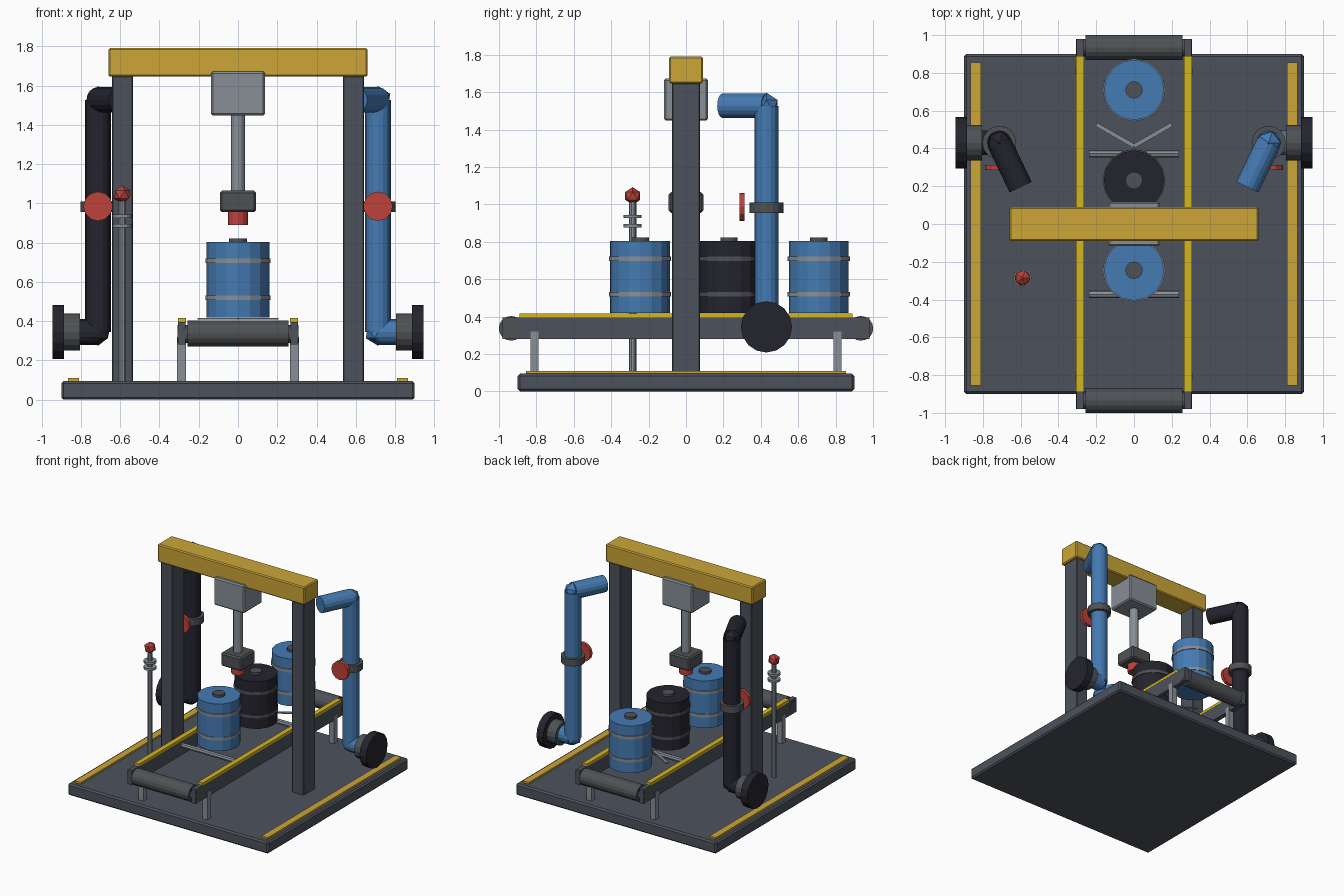
import bpy, math
from mathutils import Vector

old = bpy.data.objects.get("Cube")
if old:
    bpy.data.objects.remove(old, do_unlink=True)


def material(name, *srgb):
    lin = [((c + 0.055) / 1.055) ** 2.4 for c in srgb] + [1]
    m = bpy.data.materials.new(name)
    m.use_nodes = True
    m.diffuse_color = lin
    m.node_tree.nodes["Principled BSDF"].inputs["Base Color"].default_value = lin
    return m


STEEL = material("dark steel", 0.30, 0.32, 0.36)
GREY = material("neutral grey", 0.31, 0.32, 0.335)
LIGHT = material("light metal", 0.53, 0.56, 0.59)
GOLD = material("gold paint", 0.80, 0.65, 0.22)
YELLOW = material("bright yellow", 0.83, 0.71, 0.12)
BLUE = material("blue paint", 0.27, 0.48, 0.70)
BLACK = material("near black", 0.14, 0.14, 0.18)
RED = material("red paint", 0.74, 0.26, 0.23)


def finish(name, mat):
    ob = bpy.context.object
    ob.name = name
    ob.data.materials.append(mat)
    return ob


def box(name, mat, centre, size, bevel=0, turn=0):
    bpy.ops.mesh.primitive_cube_add(size=1, location=centre, rotation=(0, 0, turn))
    ob = finish(name, mat)
    for v in ob.data.vertices:
        v.co = [c * s for c, s in zip(v.co, size)]
    if bevel:
        mod = ob.modifiers.new("bevel", "BEVEL")
        mod.width = bevel
        mod.segments = 1
    return ob


def rod(name, mat, start, end, radius, sides=16):
    a, b = Vector(start), Vector(end)
    bpy.ops.mesh.primitive_cylinder_add(
        vertices=sides, radius=radius, depth=(b - a).length, location=(a + b) / 2,
        rotation=(b - a).to_track_quat("Z", "Y").to_euler())
    return finish(name, mat)


def ball(name, mat, centre, radius):
    bpy.ops.mesh.primitive_ico_sphere_add(subdivisions=1, radius=radius, location=centre)
    return finish(name, mat)


# Base plate and press gantry
box("base_plate", STEEL, (0, 0, 0.0475), (1.8, 1.8, 0.095), 0.012)
box("gantry_beam", GOLD, (0, 0, 1.718), (1.32, 0.18, 0.145), 0.008)
box("press_motor", LIGHT, (0, 0, 1.56), (0.275, 0.235, 0.225), 0.01)
rod("press_rod", LIGHT, (0, 0, 1.05), (0, 0, 1.46), 0.036, 12)
box("press_head", GREY, (0, 0, 1.01), (0.185, 0.185, 0.11), 0.012)
rod("press_tip", RED, (0, 0, 0.89), (0, 0, 0.96), 0.05, 12)

# Mirrored parts: pillars, floor stripes, conveyor rails and pipework
for s, side, paint in ((1, "left", BLUE), (-1, "right", BLACK)):
    box(side + "_pillar", STEEL, (s * 0.588, 0, 0.87), (0.107, 0.15, 1.56), 0.006)
    box(side + "_floor_stripe", GOLD, (s * 0.838, 0, 0.1), (0.055, 1.71, 0.02))
    box(side + "_rail", STEEL, (s * 0.286, 0, 0.338), (0.038, 1.96, 0.115))
    box(side + "_rail_strip", YELLOW, (s * 0.286, 0, 0.405), (0.04, 1.78, 0.022))
    for e, end in ((-1, "front"), (1, "back")):
        box(f"{side}_{end}_leg", LIGHT, (s * 0.287, e * 0.81, 0.205), (0.045, 0.045, 0.23))
        rod(f"{side}_{end}_axle_cap", GREY, (s * 0.255, e * 0.935, 0.335),
            (s * 0.307, e * 0.935, 0.335), 0.045)

    # Standing pipe with an angled outlet at the top
    px, py, low, high = s * 0.713, 0.43, 0.345, 1.527
    rod(side + "_pipe", paint, (px, py, low), (px, py, high), 0.065)
    rod(side + "_pipe_outlet", paint, (px, py, high), (s * 0.6, 0.195, high), 0.065)
    rod(side + "_pipe_inlet", paint, (px, py, low), (s * 0.82, py, low), 0.065)
    ball(side + "_upper_elbow", paint, (px, py, high), 0.07)
    ball(side + "_lower_elbow", paint, (px, py, low), 0.07)
    rod(side + "_flange", GREY, (s * 0.805, py, low), (s * 0.89, py, low), 0.093)
    rod(side + "_end_cap", BLACK, (s * 0.885, py, low), (s * 0.945, py, low), 0.137)
    rod(side + "_collar", GREY, (px, py, 0.955), (px, py, 1.01), 0.09)
    rod(side + "_valve_wheel", RED, (px, 0.285, 0.985), (px, 0.312, 0.985), 0.075, 12)

# Conveyor rollers and cross bars
for e, end in ((-1, "front"), (1, "back")):
    rod(end + "_roller", GREY, (-0.256, e * 0.935, 0.337), (0.256, e * 0.935, 0.337), 0.066)
    rod(end + "_cross_bar", LIGHT, (-0.238, e * 0.372, 0.38), (0.238, e * 0.372, 0.38), 0.02, 8)

# Direction arrow on the conveyor
for s, side in ((1, "left"), (-1, "right")):
    box(side + "_arrow_arm", LIGHT, (s * 0.1, 0.47, 0.412), (0.23, 0.022, 0.009),
        turn=s * math.atan2(0.115, 0.2))

# Drums
for i, (y, paint) in enumerate(((-0.245, BLUE), (0.23, BLACK), (0.71, BLUE)), 1):
    rod(f"drum_{i}", paint, (0, y, 0.42), (0, y, 0.803), 0.16)
    rod(f"drum_{i}_bung", GREY, (0, y, 0.8), (0, y, 0.822), 0.046, 12)
    for z in (0.52, 0.708):
        rod(f"drum_{i}_hoop", GREY if paint is BLACK else LIGHT,
            (0, y, z - 0.012), (0, y, z + 0.012), 0.166)

# Signal post
post_x, post_y = -0.59, -0.285
rod("signal_post", LIGHT, (post_x, post_y, 0.095), (post_x, post_y, 1.02), 0.02, 10)
for z in (0.885, 0.935):
    rod("signal_ring", LIGHT, (post_x, post_y, z - 0.009), (post_x, post_y, z + 0.009), 0.048, 12)
ball("signal_knob", RED, (post_x, post_y, 1.045), 0.047)
